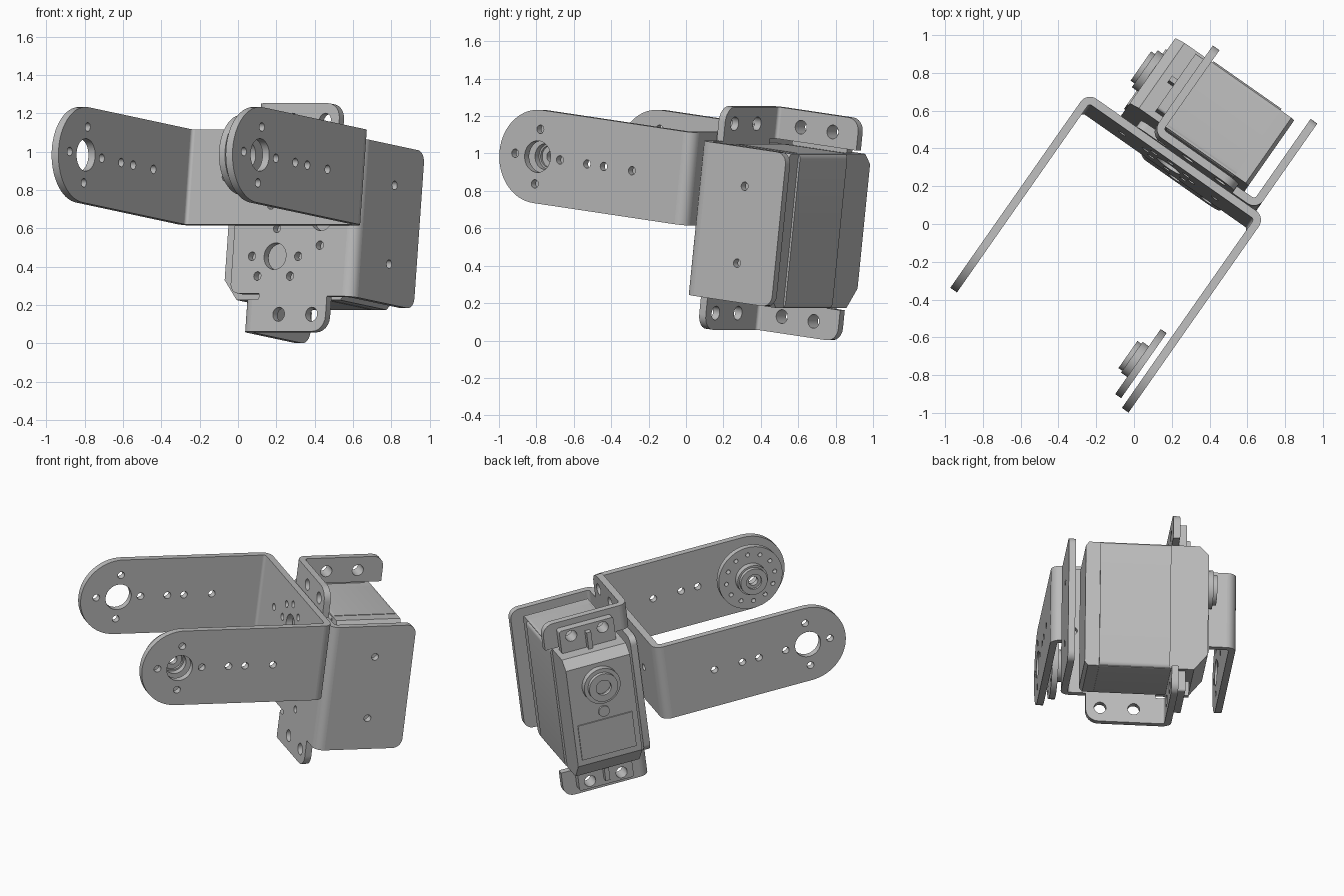
import bpy, bmesh
from math import sin, cos, pi, radians
from mathutils import Matrix, Vector

cube = bpy.data.objects.get("Cube")
if cube:
    bpy.data.objects.remove(cube)

GREY = bpy.data.materials.new("brushed grey")
GREY.use_nodes = True
GREY.diffuse_color = (0.5, 0.5, 0.5, 1)
GREY.node_tree.nodes["Principled BSDF"].inputs["Base Color"].default_value = (0.5, 0.5, 0.5, 1)

# The whole assembly is turned and tipped; parts are laid out square to it
POSE = Matrix.Rotation(radians(-35), 4, 'Z') @ Matrix.Rotation(radians(-7), 4, 'X')

# Columns: outline x, outline y, thickness direction
FRAMES = {
    'X': Matrix(((0, 0, 1), (1, 0, 0), (0, 1, 0))).to_4x4(),
    'Y': Matrix(((1, 0, 0), (0, 0, -1), (0, 1, 0))).to_4x4(),
    'Z': Matrix.Identity(4),
}


def circle(x, y, r, n=28):
    return [(x + r * cos(2 * pi * i / n), y + r * sin(2 * pi * i / n)) for i in range(n)]


def rounded(corners, steps=6):
    """Outline from (x, y) or (x, y, radius) corners."""
    out = []
    for i, p in enumerate(corners):
        here = Vector(p[:2])
        if len(p) < 3:
            out.append(here)
            continue
        before = Vector(corners[i - 1][:2]) - here
        after = Vector(corners[(i + 1) % len(corners)][:2]) - here
        a = here + before.normalized() * p[2]
        b = here + after.normalized() * p[2]
        centre = a + b - here
        for k in range(steps + 1):
            t = k / steps * pi / 2
            out.append(centre + (a - centre) * cos(t) + (b - centre) * sin(t))
    return out


def box(x0, y0, x1, y1, r=0.0):
    tail = (r,) if r else ()
    return rounded([p + tail for p in ((x0, y0), (x1, y0), (x1, y1), (x0, y1))])


def slab(name, axis, outline, low, high, holes=()):
    """Extruded outline with holes, between two heights on an axis."""
    curve = bpy.data.curves.new(name, 'CURVE')
    curve.dimensions = '2D'
    curve.fill_mode = 'BOTH'
    curve.extrude = (high - low) / 2
    for loop in [outline, *holes]:
        spline = curve.splines.new('POLY')
        spline.points.add(len(loop) - 1)
        for point, (x, y) in zip(spline.points, loop):
            point.co = (x, y, 0, 1)
        spline.use_cyclic_u = True
    temp = bpy.data.objects.new(name + " outline", curve)
    bpy.context.collection.objects.link(temp)
    graph = bpy.context.evaluated_depsgraph_get()
    mesh = bpy.data.meshes.new_from_object(temp.evaluated_get(graph))
    bpy.data.objects.remove(temp)
    middle = (low + high) / 2
    shift = Matrix.Translation([middle if a == axis else 0 for a in 'XYZ'])
    mesh.transform(POSE @ shift @ FRAMES[axis])
    bm = bmesh.new()
    bm.from_mesh(mesh)
    bmesh.ops.remove_doubles(bm, verts=bm.verts, dist=1e-5)
    bmesh.ops.recalc_face_normals(bm, faces=bm.faces)
    bm.to_mesh(mesh)
    bm.free()
    mesh.name = name
    mesh.materials.clear()
    mesh.materials.append(GREY)
    obj = bpy.data.objects.new(name, mesh)
    bpy.context.collection.objects.link(obj)
    bpy.ops.object.select_all(action='DESELECT')
    obj.select_set(True)
    bpy.context.view_layer.objects.active = obj
    bpy.ops.object.shade_smooth_by_angle(angle=radians(30))
    return obj


def bend(name, x, y, start, low, high, r=0.06, steps=8):
    """Quarter-round sheet bend around an upright axis."""
    ts = [radians(start + 90 * i / steps) for i in range(steps + 1)]
    ring = [(x + r * cos(t), y + r * sin(t)) for t in ts]
    ring += [(x + (r - T) * cos(t), y + (r - T) * sin(t)) for t in reversed(ts)]
    slab(name, 'Z', ring, low, high)


def hole_ring(x, y, angles, r=0.147, size=0.023):
    return [circle(x + r * cos(radians(a)), y + r * sin(radians(a)), size, 14) for a in angles]


T = 0.043                        # sheet thickness
BEND = 0.06                      # outer bend radius
PIVOT_Y, PIVOT_Z, R = -0.70, 0.905, 0.25
QUARTERS = (0, 90, 180, 270)

# U-shaped arm bracket
U0, U1, UB = -0.603, 0.549, 0.29
arm = [(PIVOT_Y + R * cos(t), PIVOT_Z + R * sin(t))
       for t in (pi / 2 + pi * i / 32 for i in range(33))]
arm += [(UB - BEND, PIVOT_Z - R), (UB - BEND, PIVOT_Z + R)]
arm_holes = [circle(PIVOT_Y, PIVOT_Z, 0.085)] + hole_ring(PIVOT_Y, PIVOT_Z, QUARTERS)
arm_holes += [circle(PIVOT_Y + d, PIVOT_Z, 0.023, 14) for d in (0.325, 0.435, 0.62)]
slab("arm_right", 'X', arm, U0, U0 + T, arm_holes)
slab("arm_left", 'X', arm, U1 - T, U1, arm_holes)
mid = (U0 + U1) / 2
slab("arm_base", 'Y', box(U0 + BEND, PIVOT_Z - R, U1 - BEND, PIVOT_Z + R), UB - T, UB,
     [circle(mid, PIVOT_Z, 0.075)] + hole_ring(mid, PIVOT_Z, range(0, 360, 45))
     + [circle(mid + d, PIVOT_Z, 0.023, 14) for d in (-0.3, 0.3)])
bend("arm_bend_right", U0 + BEND, UB - BEND, 90, PIVOT_Z - R, PIVOT_Z + R)
bend("arm_bend_left", U1 - BEND, UB - BEND, 0, PIVOT_Z - R, PIVOT_Z + R)

# Servo bracket: front plate with top and bottom tabs
S0, S1, SF, SE, MID = -0.20, 0.49, 0.30, 0.87, 0.70
lower = [(-0.285, -0.40, 0.05), (-0.10, -0.40), (-0.10, -0.43), (S0 + BEND, -0.43),
         (S0 + BEND, -0.60), (0.333, -0.60, 0.08), (0.333, -0.415), (S1 - BEND, -0.415)]
upper = [(p[0], -p[1], *p[2:]) for p in reversed(lower)]
plate = rounded([(p[0], p[1] + MID, *p[2:]) for p in lower + upper])
holes = []
for side in (-1, 1):
    z = MID + side * 0.205
    holes.append(circle(-0.015, z, 0.07))
    holes += hole_ring(-0.015, z, [0, 180, -90 * side, 45 * side, 135 * side])
    holes += [circle(x, MID + side * 0.51, 0.037) for x in (0.034, 0.243)]
holes += [circle(0.265, MID, 0.07)] + hole_ring(0.265, MID, QUARTERS)
slab("servo_plate", 'Y', plate, SF, SF + T, holes)

# Servo bracket: wide side plate and its bend
bend("side_bend", S1 - BEND, SF + BEND, 270, MID - 0.415, MID + 0.415)
slab("side_plate", 'X', rounded([(SF + BEND, MID - 0.415), (SE, MID - 0.415, 0.06),
                                 (SE, MID + 0.415, 0.06), (SF + BEND, MID + 0.415)]),
     S1 - T, S1, [circle(0.62, MID + d, 0.023, 14) for d in (-0.207, 0.207)])

# Mounting tabs with the servo ears bolted against them
for word, s in (("top", 1), ("bottom", -1)):
    near, far = MID + s * 0.43, MID + s * 0.60
    bend(word + "_tab_bend", S0 + BEND, SF + BEND, 180, min(near, far), max(near, far))
    holes = [circle(y, MID + s * 0.51, 0.037) for y in (0.496, 0.705)]
    slab(word + "_tab", 'X', rounded([(SF + BEND, near), (SE, near), (SE, far, 0.07),
                                      (SF + BEND, far)]), S0, S0 + T, holes)
    ends = sorted((MID + s * 0.40, MID + s * 0.56))
    slab(word + "_ear", 'X', box(0.42, ends[0], 0.78, ends[1], 0.015), S0 - 0.05, S0, holes)
    ends = sorted((MID + s * 0.40, MID + s * 0.52))
    slab(word + "_ear_rib", 'X', box(0.585, ends[0], 0.615, ends[1]), S0 - 0.085, S0 - 0.05)

# Servo case: chamfered at the output end, lightly at the back
case = [(-0.385, -0.31), (-0.30, -0.415), (0.36, -0.415), (0.38, -0.39),
        (0.38, 0.39), (0.36, 0.415), (-0.33, 0.415), (-0.385, 0.36)]
slab("servo_case", 'Y', [(x, z + MID - 0.01) for x, z in case], 0.385, 0.81)
slab("servo_middle", 'X', box(0.378, MID - 0.428, 0.822, MID + 0.408, 0.03), -0.15, 0.29)

# Output boss, pin and label on the servo face
FACE, AXIS_Y = -0.385, 0.60
slab("output_boss", 'X', circle(AXIS_Y, PIVOT_Z, 0.12), FACE - 0.04, FACE,
     [circle(AXIS_Y, PIVOT_Z, 0.07)])
slab("output_collar", 'X', circle(AXIS_Y, PIVOT_Z, 0.095), FACE - 0.065, FACE - 0.04,
     [circle(AXIS_Y, PIVOT_Z, 0.05)])
slab("gear_pin", 'X', circle(AXIS_Y, 0.715, 0.036), FACE - 0.012, FACE)
slab("label_panel", 'X', box(0.42, 0.42, 0.78, 0.66), FACE - 0.008, FACE)

# Horn disc and stepped hub beside the left arm pivot
slab("horn_disc", 'X', circle(PIVOT_Y, PIVOT_Z, 0.21, 48), 0.435, 0.473,
     [circle(PIVOT_Y, PIVOT_Z, 0.07)]
     + hole_ring(PIVOT_Y, PIVOT_Z, range(0, 360, 30), 0.16, 0.014))
for name, r, bore, low, high in (("hub_base", 0.10, 0.06, 0.395, 0.435),
                                 ("hub_collar", 0.088, 0.05, 0.37, 0.395),
                                 ("hub_screw", 0.06, 0.03, 0.385, 0.42)):
    slab(name, 'X', circle(PIVOT_Y, PIVOT_Z, r), low, high,
         [circle(PIVOT_Y, PIVOT_Z, bore)])
